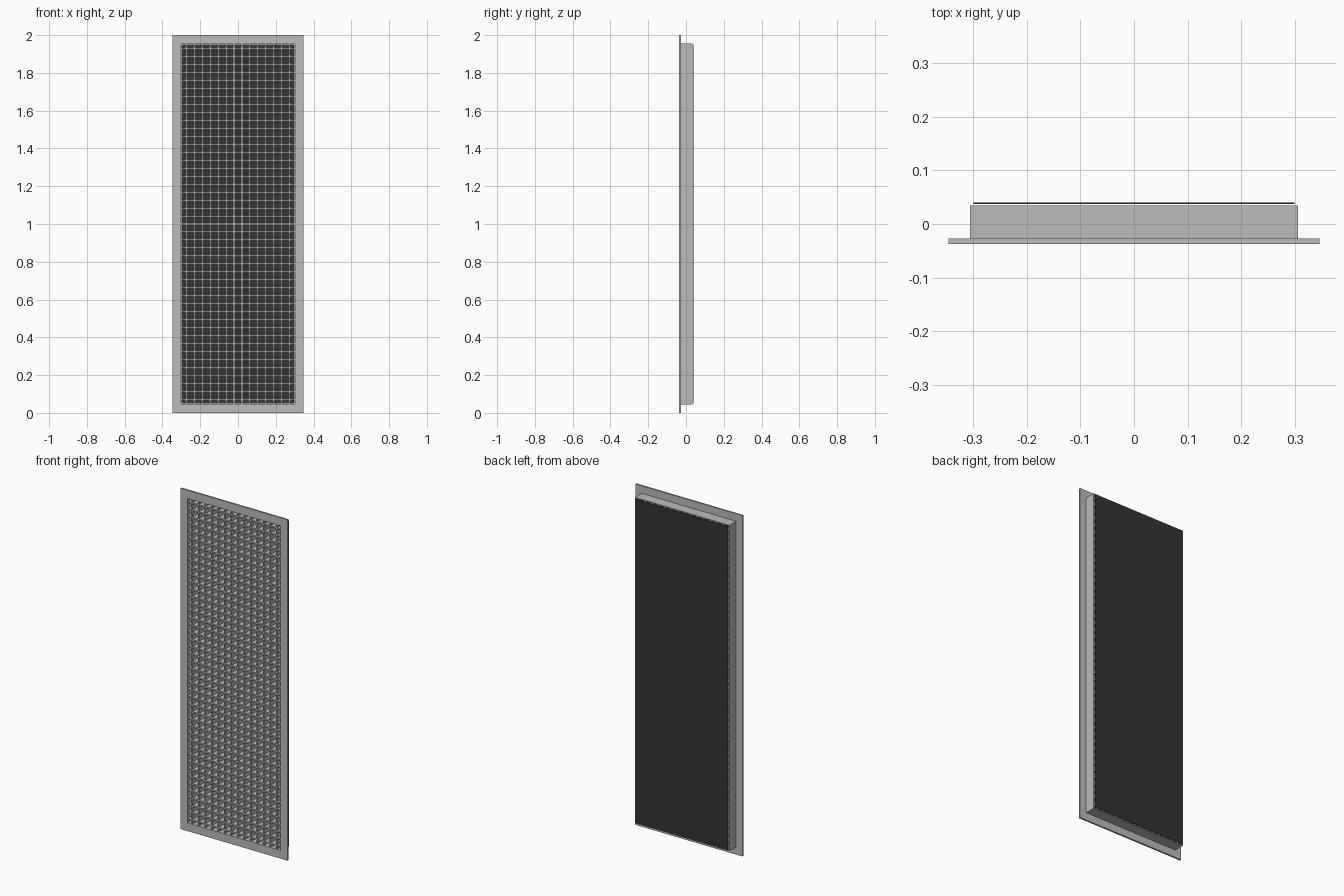
import bpy
import bmesh

cube = bpy.data.objects.get("Cube")
if cube:
    bpy.data.objects.remove(cube, do_unlink=True)


def make_material(name, rgb):
    mat = bpy.data.materials.new(name)
    mat.use_nodes = True
    mat.diffuse_color = (*rgb, 1)
    mat.node_tree.nodes["Principled BSDF"].inputs["Base Color"].default_value = (*rgb, 1)
    return mat


aluminium = make_material("aluminium grey", (0.49, 0.51, 0.50))
black = make_material("matt black", (0.033, 0.033, 0.034))


def finish(name, bm, mat):
    bmesh.ops.recalc_face_normals(bm, faces=bm.faces)
    mesh = bpy.data.meshes.new(name)
    bm.to_mesh(mesh)
    bm.free()
    mesh.materials.append(mat)
    obj = bpy.data.objects.new(name, mesh)
    bpy.context.collection.objects.link(obj)
    return obj


def add_box(bm, x, y, z):
    """Box between the (low, high) limits on each axis."""
    verts = bmesh.ops.create_cube(bm, size=1)["verts"]
    for v in verts:
        v.co = [lim[1] if c > 0 else lim[0] for lim, c in zip((x, y, z), v.co)]


def ring(name, outer, inner, y, mat):
    """Rectangular tube; outer and inner are (half width, half height)."""
    bm = bmesh.new()
    loops = []
    for w, h in (outer, inner):
        for depth in y:
            loops.append([bm.verts.new((sx * w, depth, MID + sz * h))
                          for sx, sz in ((-1, -1), (1, -1), (1, 1), (-1, 1))])
    of, ob, nf, nb = loops
    for a, b in ((of, ob), (ob, nb), (nb, nf), (nf, of)):
        for i in range(4):
            j = (i + 1) % 4
            bm.faces.new((a[i], a[j], b[j], b[i]))
    return finish(name, bm, mat)


MID = 1.0
FRONT, STEP, BACK = -0.037, -0.027, 0.035
HALF_W, HALF_H, WALL = 0.306, 0.956, 0.004
PITCH, BLADE = 0.0423, 0.008
inner = (HALF_W - WALL, HALF_H - WALL)

# Front flange and the collar behind it
ring("front_flange", (0.347, 1.0), inner, (FRONT, STEP), aluminium)
ring("rear_collar", (HALF_W, HALF_H), inner, (STEP, BACK), aluminium)


# Egg-crate core: crossing blades centred in the collar
def blade_positions(count):
    return [(i - (count - 1) / 2) * PITCH for i in range(count)]


core = bmesh.new()
for x in blade_positions(14):
    add_box(core, (x - BLADE / 2, x + BLADE / 2), (FRONT + 0.002, BACK),
            (MID - inner[1], MID + inner[1]))
finish("upright_blades", core, aluminium)

core = bmesh.new()
for z in blade_positions(45):
    add_box(core, (-inner[0], inner[0]), (FRONT + 0.0025, BACK - 0.0005),
            (MID + z - BLADE / 2, MID + z + BLADE / 2))
finish("level_blades", core, aluminium)

# Thin backing sheet
sheet = bmesh.new()
add_box(sheet, (-0.30, 0.30), (0.037, 0.040), (0.05, 1.95))
finish("backing_sheet", sheet, black)
